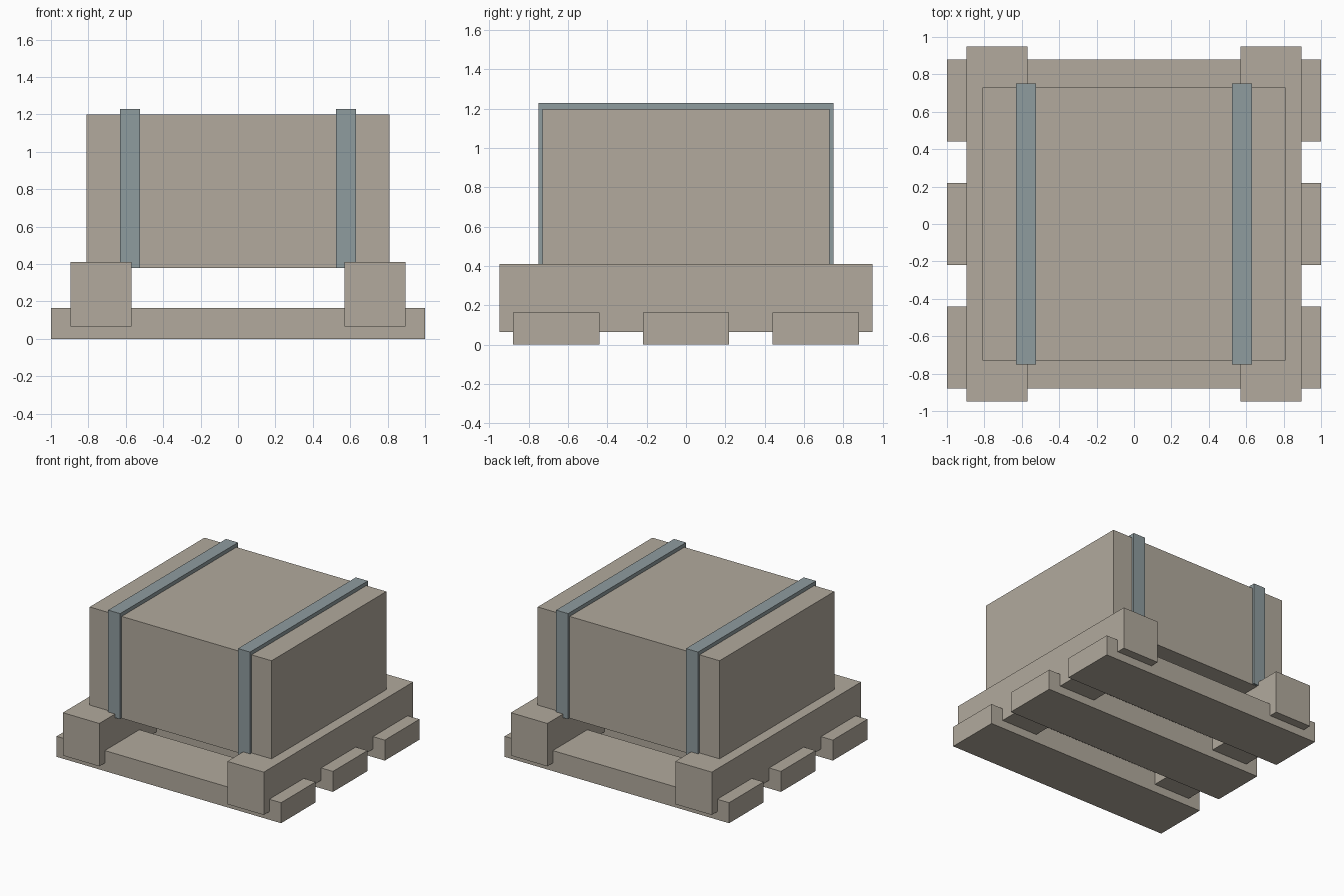
import bpy
import bmesh

if "Cube" in bpy.data.objects:
    bpy.data.objects.remove(bpy.data.objects["Cube"])


def material(name, rgb):
    m = bpy.data.materials.new(name)
    m.diffuse_color = (*rgb, 1.0)
    m.use_nodes = True
    m.node_tree.nodes["Principled BSDF"].inputs["Base Color"].default_value = m.diffuse_color
    return m


wood = material("tan wood", (0.445, 0.402, 0.337))
metal = material("blue grey strap", (0.275, 0.332, 0.347))


def extrude_profile(name, profile, x0, x1, mat):
    """Extrude a closed (y, z) profile along x."""
    bm = bmesh.new()
    face = bm.faces.new([bm.verts.new((x0, y, z)) for y, z in profile])
    ext = bmesh.ops.extrude_face_region(bm, geom=[face])
    moved = [v for v in ext["geom"] if isinstance(v, bmesh.types.BMVert)]
    bmesh.ops.translate(bm, verts=moved, vec=(x1 - x0, 0, 0))
    bmesh.ops.recalc_face_normals(bm, faces=bm.faces)
    mesh = bpy.data.meshes.new(name)
    bm.to_mesh(mesh)
    bm.free()
    mesh.materials.append(mat)
    obj = bpy.data.objects.new(name, mesh)
    bpy.context.collection.objects.link(obj)
    return obj


def box(name, x0, x1, y0, y1, z0, z1, mat):
    profile = [(y0, z0), (y1, z0), (y1, z1), (y0, z1)]
    return extrude_profile(name, profile, x0, x1, mat)


# Three flat runners on the ground
for label, yc in (("front", -0.66), ("middle", 0.0), ("back", 0.66)):
    box(label + "_runner", -1.0, 1.0, yc - 0.22, yc + 0.22, 0.0, 0.165, wood)

# Crate resting on the beams
box("crate", -0.81, 0.81, -0.73, 0.73, 0.38, 1.20, wood)

# Strap outline: an arch over the crate, inner side sunk into it
arch = [(-0.75, 0.38), (-0.75, 1.23), (0.75, 1.23), (0.75, 0.38),
        (0.72, 0.385), (0.72, 1.19), (-0.72, 1.19), (-0.72, 0.385)]

# Beams and straps on both sides
for label, s in (("left", -1), ("right", 1)):
    xa, xb = sorted((s * 0.57, s * 0.895))
    box(label + "_beam", xa, xb, -0.95, 0.95, 0.065, 0.41, wood)
    xa, xb = sorted((s * 0.525, s * 0.632))
    extrude_profile(label + "_strap", arch, xa, xb, metal)
